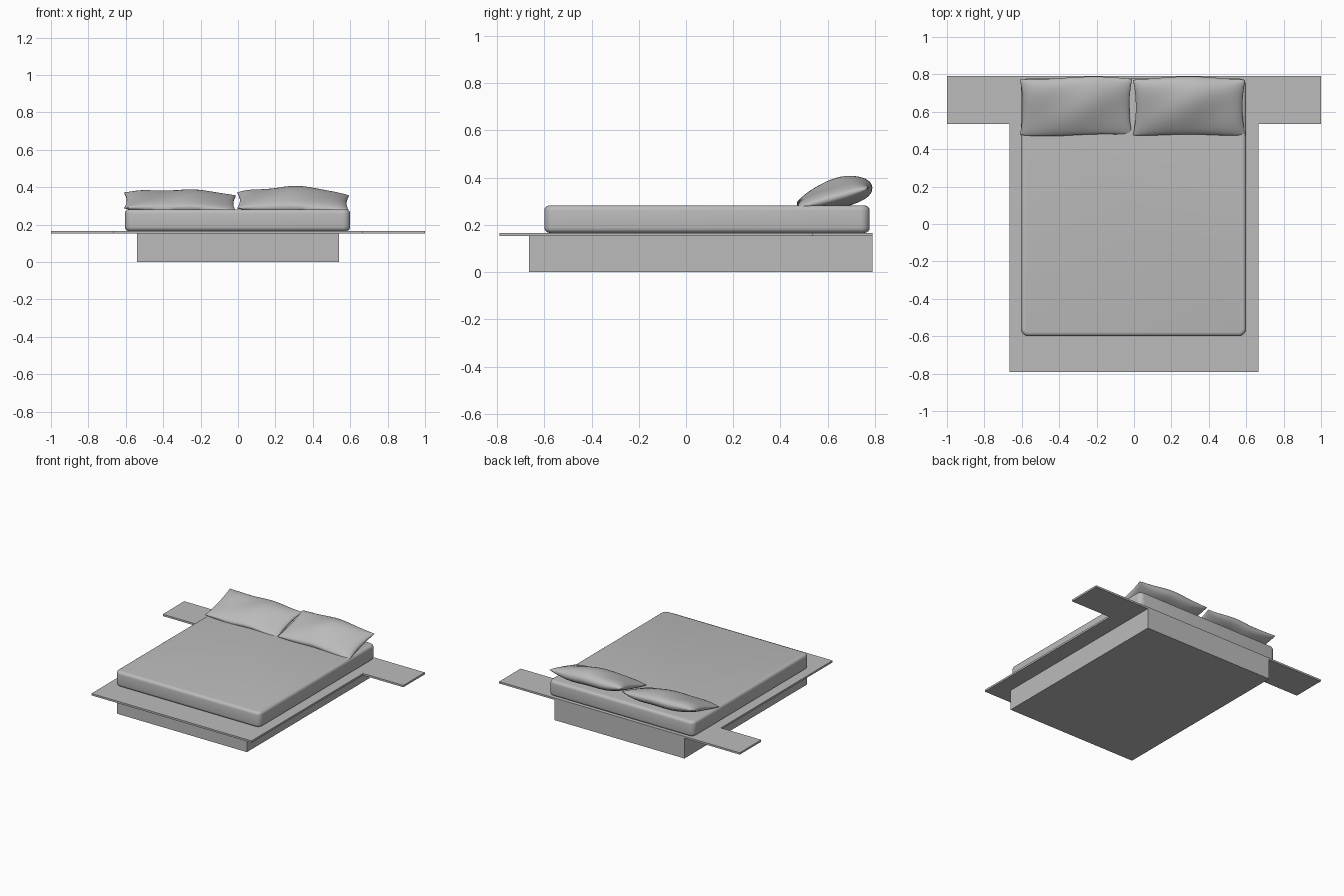
import bpy, bmesh, math

if "Cube" in bpy.data.objects:
    bpy.data.objects.remove(bpy.data.objects["Cube"])

grey = bpy.data.materials.new("soft_grey")
grey.diffuse_color = (0.5, 0.5, 0.5, 1)
grey.use_nodes = True
grey.node_tree.nodes["Principled BSDF"].inputs["Base Color"].default_value = grey.diffuse_color


def finish(bm, name, smooth=False):
    bmesh.ops.recalc_face_normals(bm, faces=bm.faces)
    me = bpy.data.meshes.new(name)
    bm.to_mesh(me)
    bm.free()
    ob = bpy.data.objects.new(name, me)
    bpy.context.collection.objects.link(ob)
    me.materials.append(grey)
    if smooth:
        bpy.ops.object.select_all(action='DESELECT')
        ob.select_set(True)
        bpy.context.view_layer.objects.active = ob
        bpy.ops.object.shade_smooth_by_angle(angle=math.radians(40))
    return ob


def prism(outline, z0, z1):
    bm = bmesh.new()
    face = bm.faces.new([bm.verts.new((x, y, z0)) for x, y in outline])
    ext = bmesh.ops.extrude_face_region(bm, geom=[face], use_keep_orig=True)
    for v in ext["geom"]:
        if isinstance(v, bmesh.types.BMVert):
            v.co.z = z1
    return bm


def rect(x0, x1, y0, y1):
    return [(x0, y0), (x1, y0), (x1, y1), (x0, y1)]


# Plinth under the bed
finish(prism(rect(-0.54, 0.54, -0.665, 0.79), 0, 0.152), "plinth")

# Thin platform with side shelves at the head end
half = [(0.665, -0.79), (0.665, 0.535), (1.0, 0.535), (1.0, 0.79)]
finish(prism(half + [(-x, y) for x, y in reversed(half)], 0.152, 0.166), "platform")

# Mattress: rounded vertical corners, then softened top and bottom rims
bm = prism(rect(-0.605, 0.6, -0.6, 0.778), 0.166, 0.282)
upright = [e for e in bm.edges if abs(e.verts[0].co.z - e.verts[1].co.z) > 0.01]
bmesh.ops.bevel(bm, geom=upright, offset=0.04, segments=5, profile=0.5, affect='EDGES')
rims = [e for e in bm.edges if abs(e.verts[0].co.z - e.verts[1].co.z) < 0.001]
bmesh.ops.bevel(bm, geom=rims, offset=0.022, segments=4, profile=0.5, affect='EDGES')
finish(bm, "mattress", True)


# Pillow: two puffed sheets joined at the seam, back edge propped up
def pillow(name, cx, puff, phase):
    bm = bmesh.new()
    nu, nv = 36, 24
    for side in (1, -1):
        grid = []
        for j in range(nv + 1):
            row = []
            for i in range(nu + 1):
                u = math.sin((2 * i / nu - 1) * math.pi / 2)
                v = math.sin((2 * j / nv - 1) * math.pi / 2)
                x = cx + 0.3 * u * (1 - 0.05 * (1 - v * v))
                y = 0.628 + 0.155 * v * (1 - 0.04 * u * u)
                y += 0.006 * math.sin(3 * u + phase)
                body = max(0, (1 - u * u) * (1 - v * v))
                seam = 0.322 + 0.03 * v + 0.012 * u ** 4 * v - 0.008 * u
                seam += 0.005 * math.sin(5 * u + phase) * (1 - u * u)
                crease = 1 + 0.08 * math.sin(4 * u - 3 * v + phase)
                if side > 0:
                    z = seam + puff * body ** 0.5 * crease * (1 + 0.25 * v)
                else:
                    z = max(0.279, seam - 0.055 * body ** 0.4)
                row.append(bm.verts.new((x, y, z)))
            grid.append(row)
        for j in range(nv):
            for i in range(nu):
                bm.faces.new((grid[j][i], grid[j][i + 1],
                              grid[j + 1][i + 1], grid[j + 1][i]))
    bmesh.ops.remove_doubles(bm, verts=bm.verts, dist=0.0002)
    finish(bm, name, True)


pillow("left_pillow", -0.31, 0.052, 0.4)
pillow("right_pillow", 0.295, 0.066, 1.6)
